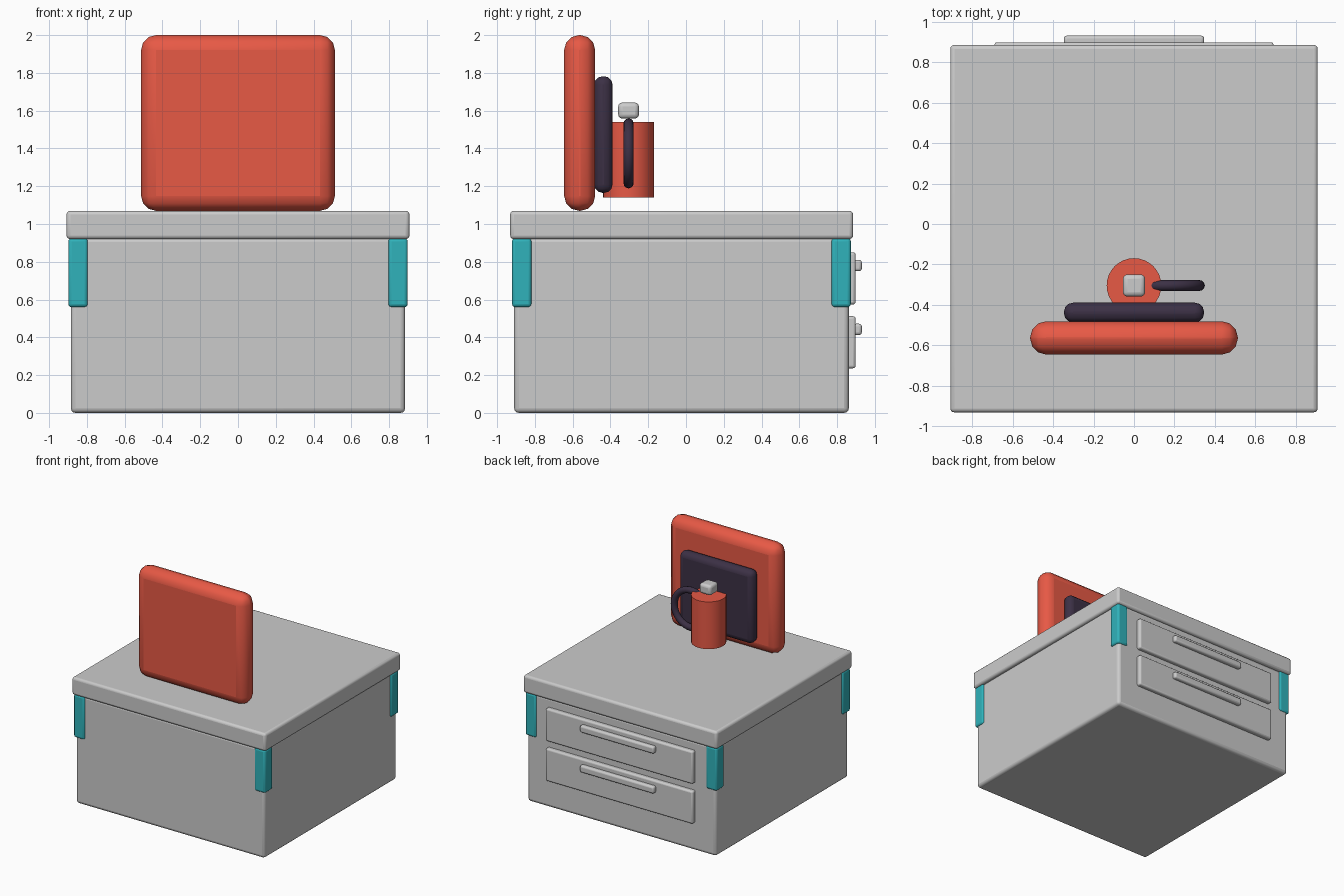
import bpy
import math

if "Cube" in bpy.data.objects:
    bpy.data.objects.remove(bpy.data.objects["Cube"])


def material(name, rgb):
    m = bpy.data.materials.new(name)
    m.diffuse_color = (*rgb, 1)
    m.use_nodes = True
    m.node_tree.nodes["Principled BSDF"].inputs["Base Color"].default_value = m.diffuse_color
    return m


red = material("red", (0.80, 0.10, 0.06))
dark = material("dark_purple", (0.045, 0.03, 0.06))
teal = material("teal", (0.03, 0.45, 0.50))


def finish(name, mat):
    ob = bpy.context.object
    ob.name = name
    if mat:
        ob.data.materials.append(mat)
    bpy.ops.object.shade_smooth_by_angle(angle=math.radians(35))
    return ob


def box(name, x, y, z, bevel, mat=None, segments=3):
    """Rounded box from (min, max) ranges."""
    lo, hi = zip(x, y, z)
    bpy.ops.mesh.primitive_cube_add(
        size=1, location=[(a + b) / 2 for a, b in zip(lo, hi)])
    bpy.context.object.scale = [b - a for a, b in zip(lo, hi)]
    bpy.ops.object.transform_apply(location=False, rotation=False)
    ob = finish(name, mat)
    mod = ob.modifiers.new("bevel", "BEVEL")
    mod.width = bevel
    mod.segments = segments
    return ob


# Cabinet and its overhanging top
box("cabinet", (-0.885, 0.885), (-0.91, 0.862), (0, 0.93), 0.025)
box("table_top", (-0.908, 0.908), (-0.931, 0.885), (0.92, 1.07), 0.02)

# Corner brackets
for sx, side in ((-1, "left"), (1, "right")):
    for y, end in (((-0.921, -0.818), "front"), ((0.77, 0.873), "back")):
        box(f"{end}_{side}_bracket", sorted((sx * 0.795, sx * 0.898)), y,
            (0.56, 0.925), 0.017, teal)

# Drawers with bar handles on the back side
for z, level in ((0.374, "lower"), (0.712, "upper")):
    box(f"{level}_drawer", (-0.69, 0.69), (0.84, 0.898),
        (z - 0.138, z + 0.138), 0.014)
    box(f"{level}_drawer_handle", (-0.347, 0.347), (0.885, 0.931),
        (z + 0.038, z + 0.098), 0.015)

# Upright board and its dark panel
box("board", (-0.513, 0.513), (-0.645, -0.481), (1.07, 2.0), 0.078, red)
box("board_panel", (-0.346, 0.346), (-0.486, -0.389), (1.165, 1.782),
    0.044, dark)

# Mug, cap and ring handle
MUG_Y = -0.304
bpy.ops.mesh.primitive_cylinder_add(vertices=32, radius=0.135, depth=0.40,
                                    location=(0, MUG_Y, 1.34))
finish("mug", red)
box("mug_cap", (-0.055, 0.055), (MUG_Y - 0.055, MUG_Y + 0.055),
    (1.558, 1.643), 0.022)
bpy.ops.mesh.primitive_torus_add(
    major_radius=0.158, minor_radius=0.027, major_segments=32,
    minor_segments=12, location=(0.165, MUG_Y, 1.374),
    rotation=(math.pi / 2, 0, 0))
finish("mug_handle", dark)
